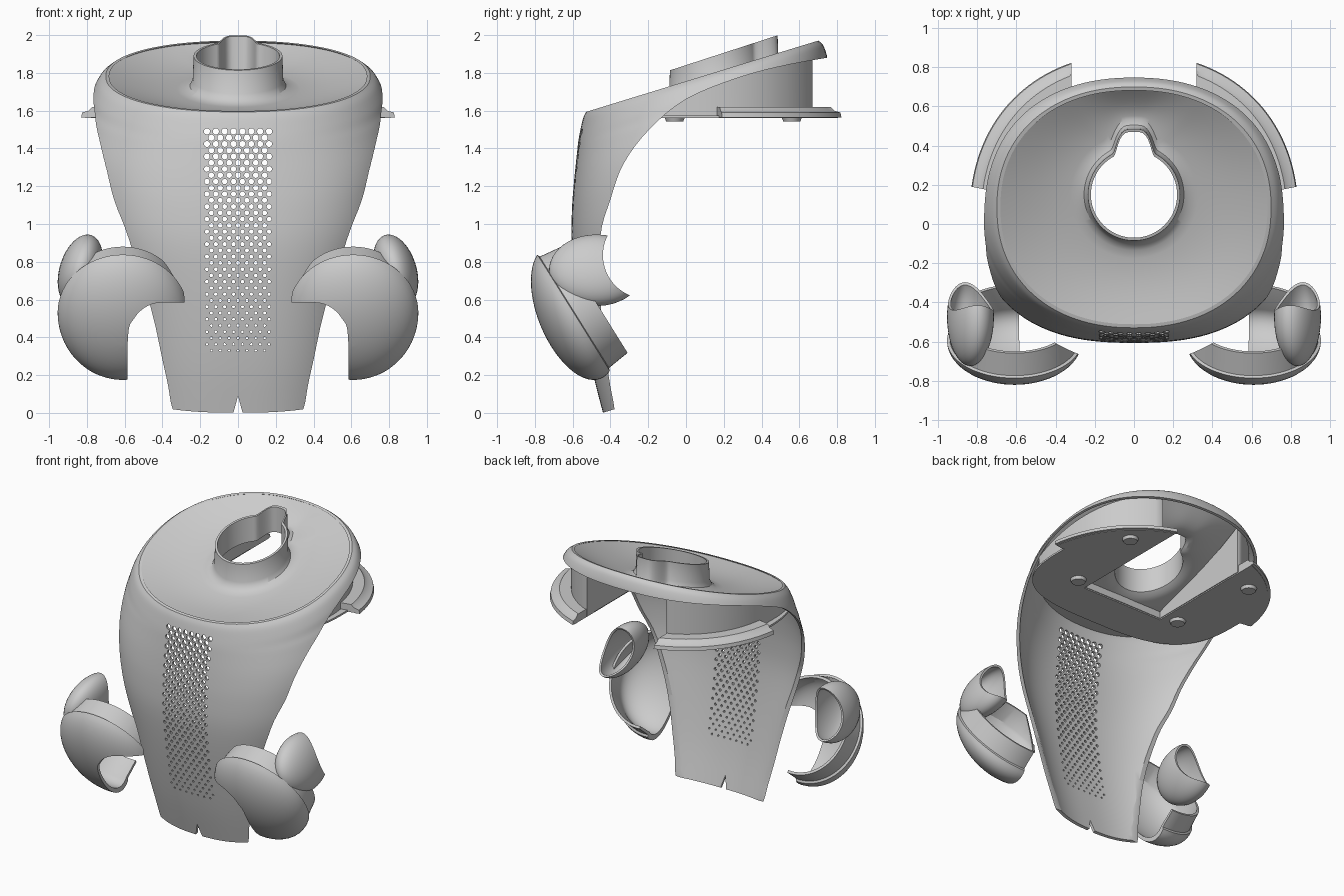
import bpy, bmesh
from math import sin, cos, pi, radians, asin, acos, copysign
from mathutils import Vector, Matrix

if "Cube" in bpy.data.objects:
    bpy.data.objects.remove(bpy.data.objects["Cube"])


def make(name, bm):
    bmesh.ops.recalc_face_normals(bm, faces=bm.faces)
    me = bpy.data.meshes.new(name)
    bm.to_mesh(me)
    bm.free()
    ob = bpy.data.objects.new(name, me)
    bpy.context.collection.objects.link(ob)
    return ob


def loft(name, rings, wrap=False):
    """Skin closed rings; wrap joins last to first, otherwise cap both ends."""
    bm = bmesh.new()
    vs = [[bm.verts.new(p) for p in r] for r in rings]
    n = len(vs[0])
    for a, b in zip(vs, vs[1:] + (vs[:1] if wrap else [])):
        for i in range(n):
            bm.faces.new((a[i], a[(i + 1) % n], b[(i + 1) % n], b[i]))
    if not wrap:
        bm.faces.new(vs[0])
        bm.faces.new(vs[-1])
    return make(name, bm)


def prism(name, pts, axis, lo, hi):
    def put(p, d):
        return (d, p[0], p[1]) if axis == 'X' else (p[0], d, p[1]) if axis == 'Y' else (p[0], p[1], d)
    return loft(name, [[put(p, d) for p in pts] for d in (lo, hi)])


def apply_mod(ob, kind, **kw):
    m = ob.modifiers.new(kind.lower(), kind)
    for k, v in kw.items():
        setattr(m, k, v)
    bpy.context.view_layer.objects.active = ob
    bpy.ops.object.modifier_apply(modifier=m.name)


def cut(ob, cutter, op='DIFFERENCE'):
    apply_mod(ob, 'BOOLEAN', object=cutter, operation=op, solver='MANIFOLD')
    bpy.data.objects.remove(cutter)


def finish(ob, mirror=False):
    if mirror:
        apply_mod(ob, 'MIRROR')
    bpy.ops.object.select_all(action='DESELECT')
    ob.select_set(True)
    bpy.context.view_layer.objects.active = ob
    bpy.ops.object.shade_smooth_by_angle(angle=radians(32))


def smooth(pts, k=4):
    """Catmull-Rom resampling of tuples."""
    q = [pts[0]] + pts + [pts[-1]]
    out = []
    for a, b, c, d in zip(q, q[1:], q[2:], q[3:]):
        for j in range(k):
            t = j / k
            out.append(tuple(.5 * (2*y + (z - x)*t + (2*x - 5*y + 4*z - w)*t*t + (3*y - x - 3*z + w)*t**3)
                             for x, y, z, w in zip(a, b, c, d)))
    return out + [pts[-1]]


def oval(rx, f, g, a, n=2.2):
    c, s = cos(a), sin(a)
    return (rx * copysign(abs(c) ** (2/n), c), (f + g)/2 + (g - f)/2 * copysign(abs(s) ** (2/n), s))


def slant(y, base=1.59):
    return base + .307 * (y + .54)


SEG = 128
ANG = [2*pi*i/SEG for i in range(SEG)]

# torso shell: slanted oval sections (height, front y, back y, half width, squareness)
levels = smooth([(1.59, -.53, .70, .70, 2.2), (1.56, -.545, .725, .735, 2.2), (1.50, -.56, .745, .768, 2.2),
                 (1.45, -.57, .75, .782, 2.22), (1.39, -.577, .75, .80, 2.27), (1.25, -.592, .75, .82, 2.4),
                 (1.09, -.604, .75, .81, 2.5), (.89, -.604, .75, .785, 2.5), (.6, -.568, .75, .71, 2.5),
                 (.25, -.505, .75, .65, 2.5), (-.03, -.44, .75, .615, 2.5)])


def section(lv, d):
    z, f, g, rx, n = lv
    return [(x, y, slant(y, z)) for x, y in (oval(rx - d, f + d, g - d, a, n) for a in ANG)]


torso = loft("torso_shell", [section(l, 0) for l in levels] + [section(l, .018) for l in levels[::-1]], True)
side_curve = smooth([(-.375, -.1), (-.38, .03), (-.41, .2), (-.45, .55), (-.455, .92), (-.40, 1.13), (-.33, 1.32),
                     (-.195, 1.5), (0, 1.66), (.28, 1.775), (.55, 1.845), (.9, 1.905)])
cut(torso, prism("side_cutter", side_curve + [(.9, 2.3), (-1, 2.3), (-1, -.1)], 'X', -1, 1), 'INTERSECT')
cut(torso, prism("notch_cutter", [(-.03, -.02), (.03, -.02), (0, .09)], 'Y', -.7, -.2))

# perforated panel holes, shrinking downwards
bm = bmesh.new()
ROWS = 36
for r in range(ROWS):
    k = r / (ROWS - 1)
    n = 8 - r % 2
    rad = .0168 - .0108 * k
    for c in range(n):
        m = Matrix.Translation(((c - (n - 1)/2) * .047, -.55, 1.49 - 1.16*k)) @ Matrix.Rotation(pi/2, 4, 'X')
        bmesh.ops.create_cone(bm, cap_ends=True, segments=10, radius1=rad, radius2=rad, depth=.3, matrix=m)
cut(torso, make("hole_cutter", bm))
finish(torso)


# dished top with keyhole neck tube
def neck(a, off):
    d = abs((a - pi/2 + pi) % (2*pi) - pi)
    t = min(1, max(0, (radians(29) - d) / radians(23)))
    r = .235 + .1 * t*t*(3 - 2*t) + off
    return r * cos(a), .15 + r * sin(a)


def dish_ring(t, off, drop):
    ring = []
    for a in ANG:
        (x0, y0), (x1, y1) = oval(.70, -.53, .70, a), neck(a, off)
        x, y = x0 + (x1 - x0)*t, y0 + (y1 - y0)*t
        ring.append((x, y, 1.812 + .325*(y + .09) if drop is None else slant(y) - drop))
    return ring


bowl = [(i/10, .05, .085 * sin(i/10 * pi/2)) for i in range(11)]
profile = bowl + [(1, .02, .07), (1, .005, .04), (1, 0, None), (1, -.015, None), (1, -.015, .085), (1, .015, .1)]
profile += [(t, o, d + .018) for t, o, d in bowl[::-1]]
finish(loft("neck_dish", [dish_ring(*p) for p in profile], True))

# base plate with rectangular rear slot
CY = .03


def round_back(r, a):
    return oval(r, CY - r, CY + r, a)


a0, a1 = asin((.16/.84)**1.1), acos((.32/.84)**1.1)
arc = [a0 + (a1 - a0)*i/24 for i in range(25)]
half = [(.32, -.12)] + [round_back(.82, a) for a in arc[::-1]]
half[1] = (.32, half[1][1])
half += [oval(.745, -.42, .80, -pi/2*i/24, 3.2) for i in range(25)]
plate = half + [(-x, y) for x, y in half[-2::-1]]
finish(prism("base_plate", plate, 'Z', 1.562, 1.575))

# rear flange, one curved lip on each side
lip = [(.69, 1.565), (.84, 1.565), (.835, 1.59), (.80, 1.60), (.78, 1.62), (.69, 1.62)]
flange = loft("rear_flange", [[(max(.32, round_back(r, a)[0]), round_back(r, a)[1], z) for r, z in lip] for a in arc])
finish(flange, True)

# collar wall: curved back wall and slot sides, reaching up to the dish
sweep = [-.2 + i*(a1 + .2)/28 for i in range(29)]
path = [(*round_back(.70, a), .055) for a in sweep if round_back(.70, a)[0] > .33]
path += [(.32, .665, .05), (.32, .5, .085), (.32, .3, .1), (.32, -.12, .1), (0, -.12, .1)]
path += [(-x, y, d) for x, y, d in path[-2::-1]]
bm = bmesh.new()
low = [bm.verts.new((x, y, 1.57)) for x, y, d in path]
high = [bm.verts.new((x, y, slant(y) - d)) for x, y, d in path]
for i in range(len(path) - 1):
    bm.faces.new((low[i], low[i+1], high[i+1], high[i]))
wall = make("collar_wall", bm)
apply_mod(wall, 'SOLIDIFY', thickness=.012, offset=0)
finish(wall)

# small round pads under the plate
bm = bmesh.new()
for x, y in ((.42, -.06), (.5, .56)):
    bmesh.ops.create_cone(bm, cap_ends=True, segments=32, radius1=.045, radius2=.055, depth=.025,
                          matrix=Matrix.Translation((x, y, 1.555)))
finish(make("plate_pads", bm), True)

# arm guard: tilted dome (bulging downwards) with a rear band and a rounded quarter cut away
origin = Vector((.61, -.595, .53))
normal, along = Vector((0, -.85, -.53)), Vector((0, .53, -.85))


def arm_ring(r, h):
    mid = origin + normal*h + along*max(0, .45*h)
    return [mid + Vector((r*cos(a), 0, 0)) + along*(1.05*r*sin(a)) for a in ANG[::2]]


def dome(r, h):
    return [(max(.001, r*sin(pi/2*i/14)), h*cos(pi/2*i/14)) for i in range(15)]


guard_profile = dome(.345, .195) + [(.33, -.005), (.315, -.13), (.298, -.13), (.31, 0)] + dome(.31, .175)[-2::-1]
guard = loft("arm_guard", [arm_ring(*p) for p in guard_profile])
quarter = smooth([(.1, .58), (.38, .585), (.48, .565), (.55, .5), (.583, .4), (.585, 0)])
cut(guard, prism("guard_cutter", quarter + [(.1, 0)], 'Y', -1, 0))
clearance = [(.80*cos(a), .08 + .795*sin(a)) for a in ANG]
cut(guard, prism("torso_clearance", clearance, 'Z', .55, 1.2))
finish(guard, True)


# shoulder socket: hollow leaning ellipsoid scooped open at the upper back
def ellipsoid(name, radii):
    bm = bmesh.new()
    m = Matrix.Translation((.835, -.475, .755)) @ Matrix.Rotation(radians(-17), 4, 'Y')
    bmesh.ops.create_uvsphere(bm, u_segments=40, v_segments=24, radius=1, matrix=m @ Matrix.Diagonal((*radii, 1)))
    return make(name, bm)


socket = ellipsoid("shoulder_socket", (.11, .25, .195))
cut(socket, ellipsoid("socket_hollow", (.096, .236, .181)))
scoop = [(-.21 + .23*cos(a), .835 + .23*sin(a)) for a in ANG[::2]]
cut(socket, prism("scoop_cutter", scoop, 'X', .5, 1.2))
finish(socket, True)
